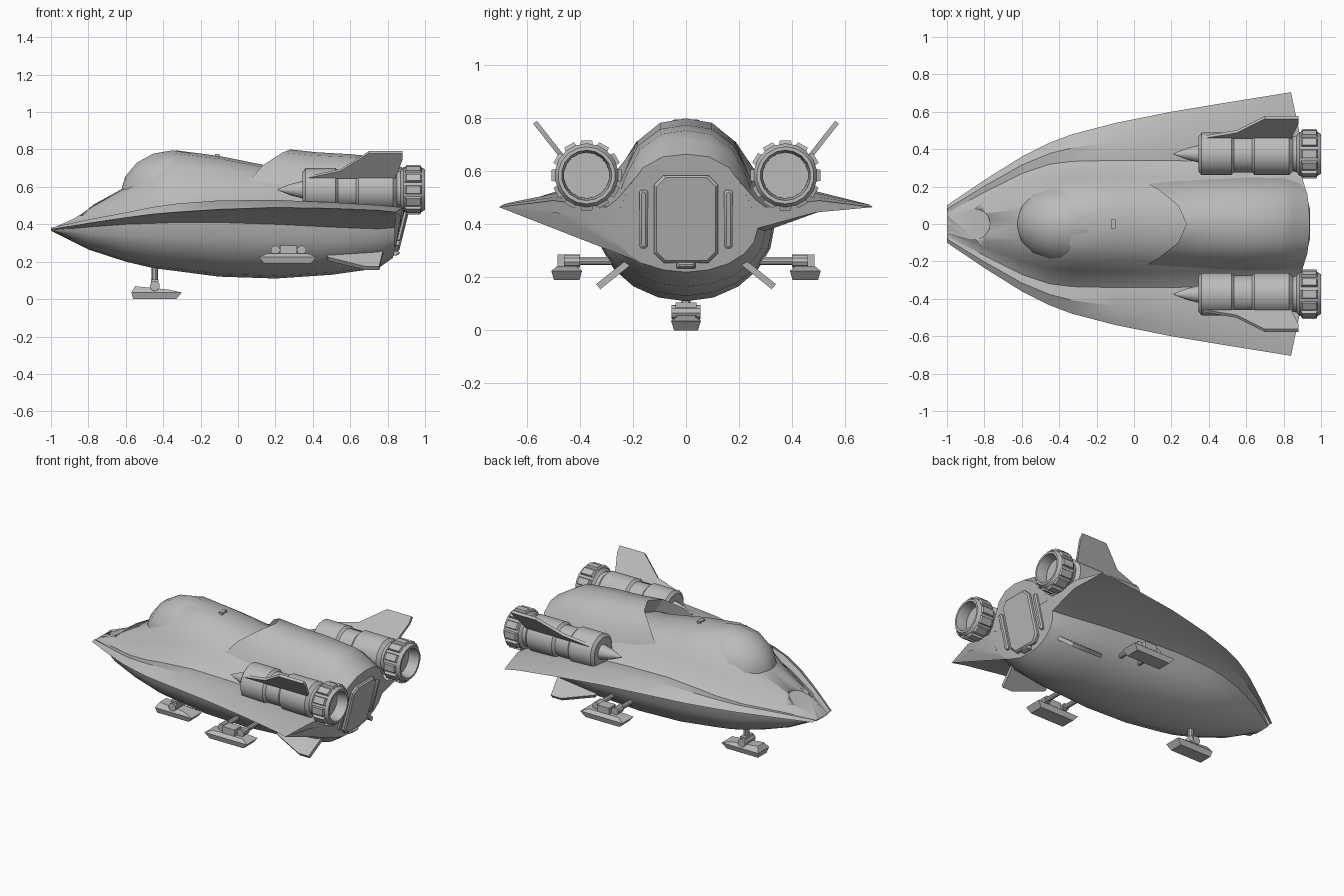
import bpy, bmesh, math
from mathutils import Vector

old = bpy.data.objects.get("Cube")
if old:
    bpy.data.objects.remove(old, do_unlink=True)

# One flat colour for the whole ship
grey = bpy.data.materials.new("hull_grey")
grey.use_nodes = True
GREY = (0.5, 0.5, 0.5, 1)
grey.diffuse_color = GREY
grey.node_tree.nodes["Principled BSDF"].inputs["Base Color"].default_value = GREY


def loft(name, rings, angle=30):
    """Skin closed rings of equal length and cap both ends."""
    bm = bmesh.new()
    rows = [[bm.verts.new(p) for p in ring] for ring in rings]
    n = len(rows[0])
    for a, b in zip(rows, rows[1:]):
        for i in range(n):
            j = (i + 1) % n
            bm.faces.new((a[i], a[j], b[j], b[i]))
    caps = [bm.faces.new(rows[0]), bm.faces.new(rows[-1])]
    bmesh.ops.triangulate(bm, faces=caps)
    bmesh.ops.recalc_face_normals(bm, faces=bm.faces)
    mesh = bpy.data.meshes.new(name)
    bm.to_mesh(mesh)
    bm.free()
    mesh.materials.append(grey)
    obj = bpy.data.objects.new(name, mesh)
    bpy.context.collection.objects.link(obj)
    bpy.ops.object.select_all(action='DESELECT')
    obj.select_set(True)
    bpy.context.view_layer.objects.active = obj
    bpy.ops.object.shade_smooth_by_angle(angle=math.radians(angle))
    return obj


def circle(centre, u, v, r, sides):
    c, u, v = Vector(centre), Vector(u), Vector(v)
    turns = [math.tau * (i + 0.5) / sides for i in range(sides)]
    return [c + u * (r * math.cos(t)) + v * (r * math.sin(t)) for t in turns]


def rod(name, a, b, r, sides=10):
    """Straight round bar between two points."""
    a, b = Vector(a), Vector(b)
    d = (b - a).normalized()
    u = d.orthogonal().normalized()
    v = d.cross(u)
    return loft(name, [circle(a, u, v, r, sides), circle(b, u, v, r, sides)])


def rect(x, y, z, hx, hy):
    return [(x - hx, y - hy, z), (x + hx, y - hy, z), (x + hx, y + hy, z), (x - hx, y + hy, z)]


def block(name, x, y, z, hx, hy, hz):
    return loft(name, [rect(x, y, z - hz, hx, hy), rect(x, y, z + hz, hx, hy)])


def plate(name, points, thickness):
    """Flat plate from an outline, thickened along its normal."""
    pts = [Vector(p) for p in points]
    normal = (pts[1] - pts[0]).cross(pts[-1] - pts[0]).normalized() * (thickness / 2)
    return loft(name, [[p - normal for p in pts], [p + normal for p in pts]])


def mirrored(half):
    """Complete a half ring whose first and last points are on the centreline."""
    return half + [(x, -y, z) for x, y, z in half[-2:0:-1]]


def tail_x(y, z):
    return 0.86 + 0.25 * (z - 0.35) - 0.2 * y ** 4


# Hull: x, wing half width, wing edge z, top z, crease y and z, belly y and z, bottom z
STATIONS = [
    (-1, .1, .372, .378, .06, .375, .06, .368, .365),
    (-.8, .235, .405, .49, .17, .42, .18, .385, .265),
    (-.6, .36, .435, .6, .27, .455, .26, .4, .2),
    (-.45, .435, .455, .73, .32, .485, .3, .405, .165),
    (-.33, .48, .465, .795, .335, .505, .32, .41, .15),
    (-.1, .54, .48, .765, .34, .525, .335, .41, .12),
    (.2, .6, .49, .705, .34, .52, .335, .4, .11),
    (.5, .65, .485, .69, .33, .5, .325, .385, .13),
    (.75, .69, .475, .68, .31, .48, .3, .375, .165),
    (.86, .705, .465, .66, .3, .465, .27, .385, .22),
]
DOME = [(0, 1), (.3, .94), (.56, .71), (.74, .38), (.87, .15), (1, 0)]


def hull_ring(x, w, ez, top, cy, cz, by, bz, bottom):
    half = [(cy * u, cz + (top - cz) * v) for u, v in DOME]
    bump = min(0.025, 0.2 * (w - cy))
    half += [((cy + w) / 2, (cz + ez) / 2 + bump), (w, ez)]
    half += [((by + w) / 2, (bz + ez) / 2 + bump * 0.8)]
    for k in range(6):
        a = math.pi / 2 * k / 5
        half.append((by * math.cos(a), bz - (bz - bottom) * math.sin(a)))
    half[-1] = (0, bottom)
    last = x == STATIONS[-1][0]
    return mirrored([(tail_x(y, z) if last else x, y, z) for y, z in half])


hull = loft("hull", [hull_ring(*s) for s in STATIONS])

# Rounded scoop cut into the nose
outline = [(-1.05, -0.08), (-1.05, 0.08)]
for k in range(9):
    a = math.pi / 2 - math.pi * k / 8
    outline.append((-0.85 + 0.08 * math.cos(a), 0.08 * math.sin(a)))
cutter = loft("scoop_cutter", [[(x, y, 0.375 + 0.45 * (x + 1)) for x, y in outline],
                               [(x, y, 0.7) for x, y in outline]])
cutter.hide_render = True
cut = hull.modifiers.new("scoop", 'BOOLEAN')
cut.operation = 'DIFFERENCE'
cut.object = cutter
bpy.context.view_layer.objects.active = hull
bpy.ops.object.modifier_apply(modifier=cut.name)
bpy.data.objects.remove(cutter, do_unlink=True)

# Canopy bulge
rings = []
for k in range(9):
    a = math.pi * (0.02 + 0.96 * k / 8)
    s = math.sin(a)
    rings.append([(-0.35 - 0.28 * math.cos(a), y * 0.225 * s, 0.55 + z * 0.25 * s)
                  for _, y, z in circle((0, 0, 0), (0, 1, 0), (0, 0, 1), 1, 16)])
loft("canopy", rings)
block("canopy_latch", -0.11, 0, 0.765, 0.012, 0.025, 0.012)

# Rear dorsal fairing with a U-shaped front lip
ARCH = [(0, 1), (.35, .95), (.65, .75), (.85, .4), (1, 0)]


def arch_ring(x, top, width, sweep=0.0, tail=False):
    half = []
    for u, v in ARCH:
        z = 0.46 + (top - 0.46) * v
        half.append((tail_x(0, z) if tail else x - sweep * u * u, width * u, z))
    return mirrored(half + [(half[-1][0], 0, 0.45)])


loft("dorsal_fairing", [
    arch_ring(.36, .66, .25, .35), arch_ring(.28, .8, .28, .35), arch_ring(.42, .785, .28, .2),
    arch_ring(.6, .775, .28), arch_ring(.79, .755, .27), arch_ring(.85, .72, .26),
    arch_ring(0, .665, .25, tail=True)])


# Tail door with side bars
def tail_panel(name, yc, zc, hy, hz, chamfer, depth):
    def ring(off, inset):
        a, b, c = hy - inset, hz - inset, chamfer
        loop = [(a, b - c), (a - c, b), (c - a, b), (-a, b - c),
                (-a, c - b), (c - a, -b), (a - c, -b), (a, c - b)]
        return [(tail_x(yc, zc + z) + off, yc + y, zc + z) for y, z in loop]
    return loft(name, [ring(-0.03, 0), ring(depth * 0.6, 0), ring(depth, 0.008)])


tail_panel("tail_door", 0, 0.42, 0.12, 0.165, 0.035, 0.025)
tail_panel("tail_door_step", 0, 0.245, 0.035, 0.012, 0.003, 0.03)

# Engine profile: x and radius
ENGINE = [(.21, .002), (.28, .03), (.35, .048), (.345, .095), (.36, .115), (.52, .115),
          (.535, .1), (.63, .1), (.645, .115), (.83, .115), (.85, .095), (.87, .1),
          (.885, .12), (.98, .12), (1, .108), (1, .095), (.95, .086), (.93, .086)]
EY, EZ = 0.375, 0.585

for s, side in ((-1, "front_side"), (1, "back_side")):
    tail_panel("tail_bar_" + side, s * 0.16, 0.42, 0.016, 0.11, 0.007, 0.02)

    # Engine with toothed nozzle collar
    loft("engine_" + side, [circle((x, s * EY, EZ), (0, 1, 0), (0, 0, 1), r, 18)
                            for x, r in ENGINE])
    for k in range(12):
        t = math.tau * k / 12
        out, along = Vector((0, math.cos(t), math.sin(t))), Vector((0, -math.sin(t), math.cos(t)))
        base = Vector((0, s * EY, EZ))
        rings = []
        for r, x0, x1, hw in ((.105, .885, .985, .025), (.132, .9, .975, .021)):
            rings.append([base + out * r + along * h + Vector((x, 0, 0))
                          for x, h in ((x0, -hw), (x1, -hw), (x1, hw), (x0, hw))])
        loft(f"nozzle_tooth_{side}_{k}", rings)

    # Upper fin leaning outward from the engine
    fin = [(.36, .65), (.84, .65), (.88, .75), (.88, .785), (.7, .785), (.55, .69)]
    plate("upper_fin_" + side, [(x, s * (0.455 + (z - 0.64) * 0.79), z) for x, z in fin], 0.018)

    # Lower fin angled down and outward
    fin = [(.46, .27), (.78, .27), (.755, .165), (.68, .165), (.48, .215)]
    plate("lower_fin_" + side, [(x, s * (0.2 + (0.27 - z) * 1.25), z) for x, z in fin], 0.025)

    # Side landing gear
    for x in (0.2, 0.34):
        rod(f"side_strut_{side}_{x}", (x, s * 0.25, 0.262), (x, s * 0.43, 0.262), 0.016)
        rod(f"side_knuckle_{side}_{x}", (x, s * 0.4, 0.262), (x, s * 0.46, 0.262), 0.025)
    block("side_gear_block_" + side, 0.27, s * 0.45, 0.26, 0.045, 0.035, 0.026)
    rod("side_gear_axle_" + side, (.2, s * .43, .262), (.34, s * .43, .262), 0.014)
    y = s * 0.45
    loft("side_foot_" + side, [rect(.265, y, .19, .125, .048), rect(.265, y, .225, .155, .058),
                               rect(.265, y, .243, .11, .035)])

# Nose landing gear
rod("nose_strut", (-0.445, 0, 0.06), (-0.445, 0, 0.18), 0.018)
rod("nose_knuckle", (-0.445, -0.055, 0.07), (-0.445, 0.055, 0.07), 0.027)
block("nose_gear_block", -0.445, 0, 0.085, 0.02, 0.04, 0.02)
foot = [rect(-.445, 0, 0, .115, .045), rect(-.435, 0, .035, .135, .056), rect(-.46, 0, .06, .09, .035)]
foot[2] = [(x, y, 0.06 - 0.1 * (x + 0.46)) for x, y, z in foot[2]]
loft("nose_foot", foot)
